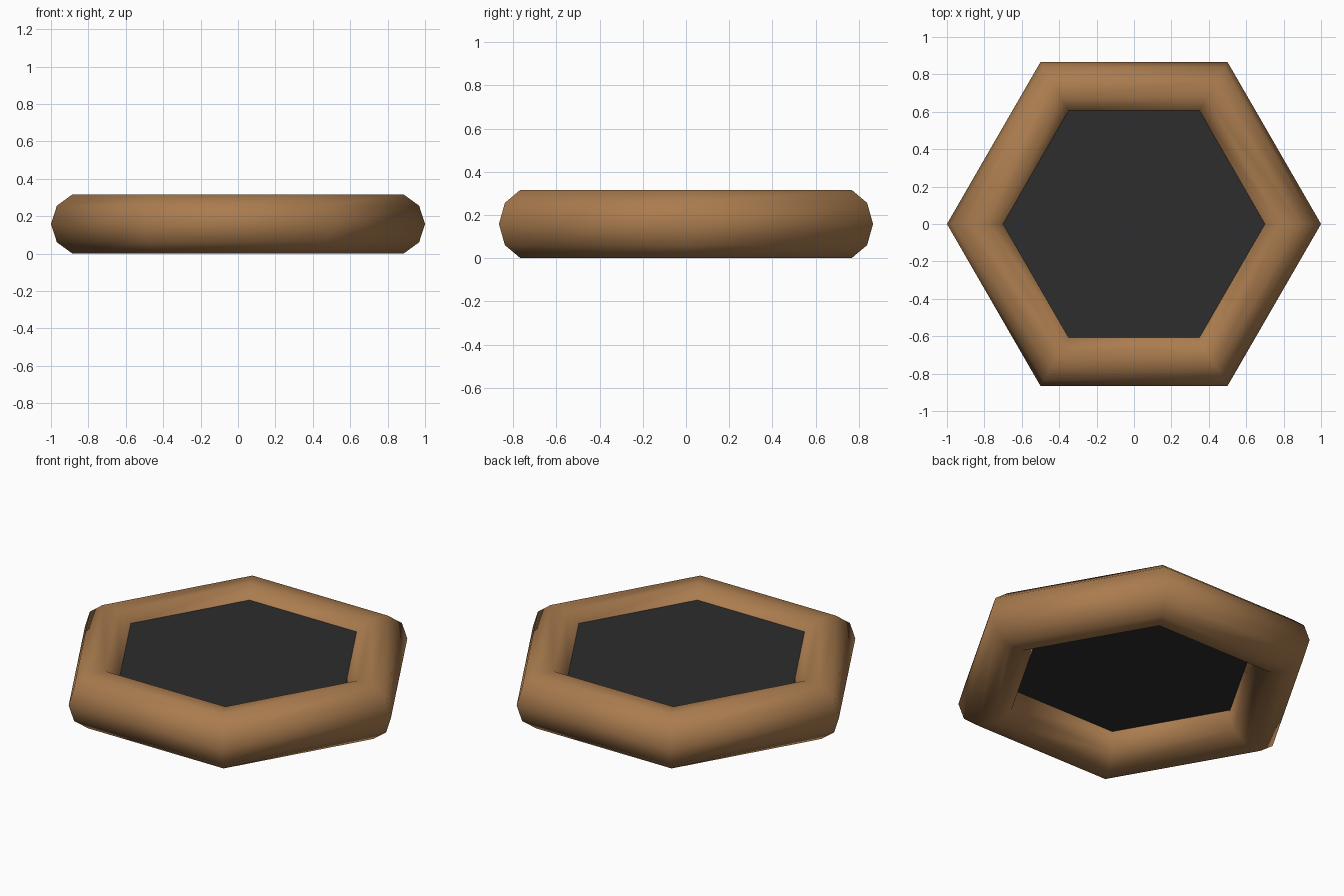
import bpy
import math

# Remove the default cube
cube = bpy.data.objects.get("Cube")
if cube:
    bpy.data.objects.remove(cube, do_unlink=True)


def make_material(name, color):
    mat = bpy.data.materials.new(name)
    mat.use_nodes = True
    mat.diffuse_color = (*color, 1)
    mat.node_tree.nodes["Principled BSDF"].inputs["Base Color"].default_value = (*color, 1)
    return mat


def finish(name, mat):
    obj = bpy.context.object
    obj.name = obj.data.name = name
    obj.data.materials.append(mat)
    return obj


SIDES = 6
MAJOR = 5 / 6                      # ring centre line
MINOR = 1 / 6                      # ring tube radius
MID_Z = MINOR * math.sin(math.radians(72))   # flat underside rests on the ground

wood = make_material("warm_brown_wood", (0.40, 0.20, 0.077))
dark = make_material("charcoal_panel", (0.026, 0.026, 0.026))

# Rounded hexagonal frame: six segments around, ten around the tube
bpy.ops.mesh.primitive_torus_add(major_segments=SIDES, minor_segments=10,
                                 major_radius=MAJOR, minor_radius=MINOR,
                                 location=(0, 0, MID_Z))
finish("hexagonal_frame", wood)
bpy.ops.object.shade_smooth()

# Thick flat panel set into the upper half of the frame
bottom, top = 0.172, 0.258
bpy.ops.mesh.primitive_cylinder_add(vertices=SIDES, radius=0.705, depth=top - bottom,
                                    location=(0, 0, (top + bottom) / 2))
panel = finish("center_panel", dark)
# Turn so that the corners line up with the frame corners
panel.rotation_euler.z = math.radians(30)
bpy.ops.object.shade_flat()
